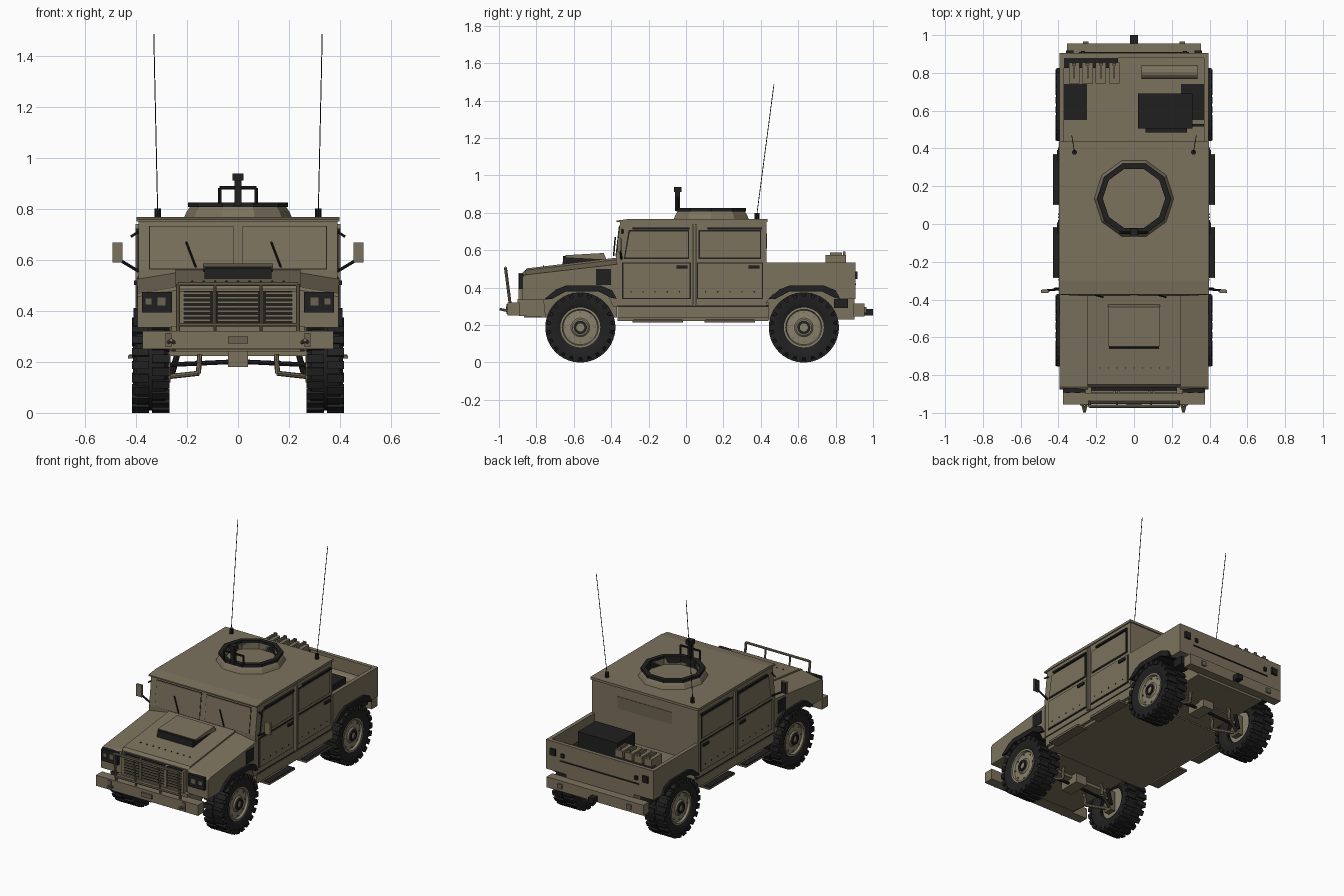
import bpy, bmesh, math
from mathutils import Vector, Matrix

if "Cube" in bpy.data.objects:
    bpy.data.objects.remove(bpy.data.objects["Cube"])


def material(name, *colour):
    mat = bpy.data.materials.new(name)
    mat.use_nodes = True
    mat.diffuse_color = (*colour, 1)
    shader = mat.node_tree.nodes["Principled BSDF"]
    shader.inputs["Base Color"].default_value = (*colour, 1)
    shader.inputs["Roughness"].default_value = .8
    return mat


tan = material("tan paint", .2, .168, .11)
shade = material("dark tan", .15, .126, .084)
rim_tan = material("rim tan", .25, .22, .15)
black = material("black metal", .014, .014, .015)
rubber = material("tyre rubber", .015, .015, .015)


def around(middle, half):
    """Range of the given half width about a middle."""
    return middle - half, middle + half


def finish(name, bm, mat, mirror=False, smooth=False):
    bmesh.ops.recalc_face_normals(bm, faces=bm.faces)
    mesh = bpy.data.meshes.new(name)
    bm.to_mesh(mesh)
    bm.free()
    mesh.materials.append(mat)
    obj = bpy.data.objects.new(name, mesh)
    bpy.context.collection.objects.link(obj)
    if smooth:
        bpy.ops.object.select_all(action="DESELECT")
        obj.select_set(True)
        bpy.context.view_layer.objects.active = obj
        bpy.ops.object.shade_smooth_by_angle(angle=math.radians(30))
    if mirror:
        obj.modifiers.new("Mirror", "MIRROR")
    return obj


def add_box(bm, x, y, z, turn=None):
    """Box from three (low, high) ranges."""
    low, high = (Vector(corner) for corner in zip(x, y, z))
    size = Matrix.Diagonal((*(high - low), 1))
    place = Matrix.Translation((low + high) / 2)
    bmesh.ops.create_cube(bm, size=1, matrix=(turn or Matrix()) @ place @ size)


def box(name, x, y, z, mat=tan, mirror=False):
    bm = bmesh.new()
    add_box(bm, x, y, z)
    return finish(name, bm, mat, mirror)


def prism(name, profile, x, mat=tan, mirror=False):
    """Side profile of (y, z) points extruded across x."""
    bm = bmesh.new()
    face = bm.faces.new([bm.verts.new((x[0], *point)) for point in profile])
    out = bmesh.ops.extrude_face_region(bm, geom=[face])["geom"]
    moved = [v for v in out if isinstance(v, bmesh.types.BMVert)]
    bmesh.ops.translate(bm, verts=moved, vec=(x[1] - x[0], 0, 0))
    return finish(name, bm, mat, mirror)


def rod(name, points, radius, mat=tan, mirror=False, sides=8):
    bm = bmesh.new()
    points = [Vector(point) for point in points]
    for start, end in zip(points, points[1:]):
        turn = (end - start).to_track_quat("Z", "Y").to_matrix().to_4x4()
        bmesh.ops.create_cone(bm, cap_ends=True, segments=sides, radius1=radius, radius2=radius,
                              depth=(end - start).length,
                              matrix=Matrix.Translation((start + end) / 2) @ turn)
    return finish(name, bm, mat, mirror)


def lathe(name, profile, sides, loc, mat, wheel=False):
    """Spin (radius, height) points about z, or about x for a wheel part."""
    bm = bmesh.new()
    verts = [bm.verts.new((radius, 0, height)) for radius, height in profile]
    edges = [bm.edges.new(pair) for pair in zip(verts, verts[1:])]
    bmesh.ops.spin(bm, geom=verts + edges, cent=(0, 0, 0), axis=(0, 0, 1),
                   angle=math.tau, steps=sides, use_duplicate=False)
    bmesh.ops.remove_doubles(bm, verts=bm.verts, dist=.0001)
    if wheel:
        bm.transform(Matrix.Rotation(math.pi / 2, 4, "Y"))
    bm.transform(Matrix.Translation(loc))
    return finish(name, bm, mat, wheel, wheel)


def wheel_ring(name, hub, count, mat, parts):
    """Repeat boxes round a wheel; each part is (x, y, z, twist)."""
    bm = bmesh.new()
    for i in range(count):
        for x, y, z, twist in parts:
            spin = Matrix.Rotation(math.tau * (i + twist) / count, 4, "X")
            add_box(bm, x, y, z, Matrix.Translation(hub) @ spin)
    finish(name, bm, mat, True)


# Wheels, treads, hubs, flares and suspension
AXLE, TRACK = .187, .342
for label, wy in (("front", -.565), ("rear", .63)):
    hub = (TRACK, wy, AXLE)
    lathe(label + "_tyre", [(.1, -.05), (.13, -.07), (.162, -.07), (.178, -.055), (.178, .055),
                            (.162, .07), (.13, .07), (.106, .058), (.1, .04)], 36, hub, rubber, True)
    lathe(label + "_rim", [(0, -.03), (.1, -.03), (.107, .062), (.097, .062), (.092, .048),
                           (.05, .052), (.042, .06), (0, .06)], 28, hub, rim_tan, True)
    lathe(label + "_hub_ring", [(.036, .058), (.036, .068), (.022, .068), (.022, .058)], 16, hub, black, True)
    lug = around(0, .016)
    wheel_ring(label + "_tread", hub, 22, rubber, [(around(-.04, .034), lug, (.16, AXLE), 0),
                                                   (around(.04, .034), lug, (.16, AXLE), .5)])
    wheel_ring(label + "_bolts", hub, 8, shade, [((.04, .054), around(0, .004), around(.08, .004), 0)])
    arch = [(-.19, .34), (-.13, .39), (-.08, .41), (.11, .41), (.17, .385), (.195, .34),
            (.165, .345), (.1, .378), (-.08, .378), (-.15, .34)]
    prism(label + "_flare", [(wy + y, z) for y, z in arch], (.25, .41), black, True)
    rod(label + "_half_shaft", [(.03, wy, .2), (.3, wy, AXLE)], .009, black, True)
    box(label + "_differential", around(0, .04), around(wy, .07), (.18, .25))
    box(label + "_crossmember", around(0, .265), around(wy, .03), (.222, .245))
    for y in around(wy, .08):
        rod(label + "_lower_arm", [(.15, y, .23), (.155, y, .155), (.29, wy, .14)], .01, tan, True)
    rod(label + "_damper", [(.26, wy + .04, .145), (.22, wy + .04, .3)], .012, black, True)
    box(label + "_knuckle", (.265, .3), around(wy, .03), (.12, .25), shade, True)

# Underbody and cab shell
SIDE, BACK, SKIN = .39, .43, .385
cab_length = (-.365, .44)
box("floor_pan", around(0, .37), cab_length, (.222, .32))
box("sill_rail", (.36, SIDE), cab_length, (.24, .295), tan, True)
box("sill_gap", (.36, SKIN), cab_length, (.29, .308), black, True)
box("rear_frame", around(0, .25), (BACK, .9), (.23, .41))
prism("cab", [(-.37, .305), (-.375, .56), (-.352, .752), (BACK, .757), (BACK, .305)], around(0, SIDE))
prism("roof", [(-.372, .75), (-.372, .758), (-.3, .768), (.437, .768), (.437, .752)], around(0, .397))
for middle in (-.15, .235):
    box("step", (.36, .43), around(middle, .135), (.213, .225), shade, True)
    box("step_grip", (SKIN, .428), around(middle, .13), (.225, .229), black, True)

# Doors and side windows with dark gaps
for label, y0, y1, lean in (("front", -.335, .02, .025), ("rear", .065, .405, 0)):
    for gap, mat, out in ((.007, black, .393), (0, tan, .397)):
        box(label + "_door", (SKIN, out), (y0 - gap, y1 + gap), (.345 - gap, .528 + gap), mat, True)
        start, end, low, high = y0 + .01 - gap, y1 - .01 + gap, .56 - gap, .7 + gap
        prism(label + "_window", [(start, low), (end, low), (end, high), (start + lean, high)],
              (SKIN, out), mat, True)
    box(label + "_drip_rail", (SIDE, .402), (y0 + .05, y1), (.71, .722), black, True)
    box(label + "_handle", (SIDE, .407), (y1 - .07, y1 - .012), (.502, .518), black, True)
    bm = bmesh.new()
    for i in range(5):
        add_box(bm, (SIDE, .4), around(y0 + .04 + i * .065, .003), around(.378, .003))
    finish(label + "_door_rivets", bm, black, True)
for middle in (.036, .052):
    box("centre_pillar", (SKIN, .402), around(middle, .004), (.31, .74), rim_tan, True)

# Windscreen panes, wipers and rear panel
for gap, mat, out in ((.003, black, .002), (0, tan, .005)):
    low, high = .565 - gap, .73 + gap
    prism("windscreen_pane", [(-.373 - out, low), (-.354 - out, high), (-.34, high), (-.36, low)],
          (.02 - gap, .345 + gap), mat, True)
for x in (-.165, .168):
    rod("wiper", [(x, -.387, .57), (x - .038, -.378, .67)], .004, black)
box("rear_window", around(0, .2), (BACK, BACK + .003), (.61, .69), shade)

# Bonnet, front wings, intake and vent
prism("bonnet", [(-.865, .24), (-.865, .485), (-.85, .503), (-.37, .56), (-.37, .24)], around(0, .245))
wing = prism("front_wing", [(-.875, .335), (-.875, .48), (-.86, .493), (-.365, .55), (-.365, .3), (-.39, .3),
                            (-.42, .36), (-.48, .4), (-.64, .4), (-.74, .335)], (.243, .394), tan, True)
for v in wing.data.vertices:
    if v.co.x > SIDE and v.co.z > .45:
        v.co.z -= .025
box("side_intake", (SKIN, .398), (-.48, -.4), (.415, .5), black, True)
prism("vent_grille", [(-.66, .52), (-.657, .568), (-.45, .578), (-.43, .54)], around(0, .132), black)
prism("vent_lid", [(-.64, .562), (-.645, .573), (-.44, .585), (-.425, .55)], around(0, .137))
bm = bmesh.new()
for i in range(-4, 5):
    add_box(bm, around(i * .045, .003), around(-.762, .003), (.505, .518))
finish("bonnet_rivets", bm, black)

# Radiator grille and lamps
grille_height = (.335, .478)
box("grille_back", around(0, .225), (-.885, -.86), grille_height, black)
bm = bmesh.new()
for i in range(8):
    for middle, half in ((-.16, .053), (0, .08), (.16, .053)):
        add_box(bm, around(middle, half), (-.892, -.88), around(.346 + i * .0175, .005))
for x in (-.22, -.0925, .0925, .22):
    add_box(bm, around(x, .008), (-.895, -.86), grille_height)
finish("grille_slats", bm, tan)
box("headlamp_frame", (.258, .376), (-.893, -.87), (.393, .474), black, True)
for label, x, half in (("headlamp", .3, .016), ("marker_lamp", .35, .012)):
    box(label, around(x, half), (-.896, -.885), around(.437, half), shade, True)

# Front bumper, tow hooks and brush guard
box("front_bumper", around(0, .375), (-.955, -.89), (.25, .32))
prism("front_skid", [(-.9, .25), (-.9, .34), (-.76, .335), (-.75, .24)], around(0, .26))
box("bumper_plate", around(0, .04), (-.962, -.95), (.272, .3), shade)
box("bumper_strap", (.26, .285), (-.961, -.95), (.258, .312), shade, True)
rod("tow_hook", [(.25, -.95, .275), (.262, -.995, .285), (.274, -.95, .275)], .007, tan, True)
guard_foot, guard_top = (-.94, .31), (-.965, .505)
rod("guard_frame", [(.235, *guard_foot), (.235, *guard_top), (0, *guard_top)], .008, tan, True)
rod("guard_lower_bar", [(x, -.945, .345) for x in around(0, .235)], .007)
rod("guard_upright", [(.09, *guard_foot), (.09, *guard_top)], .006, tan, True)

# Cargo bed
BED, RIM, TAIL = .41, .533, .905
prism("bed_side", [(BACK, .32), (.46, .36), (.53, .4), (.74, .4), (.82, .34), (TAIL, .34),
                   (TAIL, RIM), (BACK, RIM)], (.37, .395), tan, True)
box("bed_floor", around(0, SKIN), (BACK, .9), (.398, BED))
box("tailgate", around(0, .375), (.88, TAIL), (.34, RIM))
box("bed_rear_corner", (.25, .38), (.825, .9), (.34, .4), tan, True)
box("tailgate_seam", around(0, .29), (.9, .91), (.415, .422), black)
box("tail_lamp", around(.34, .02), (.9, .918), (.445, .487), black, True)
box("tailgate_latch", around(.27, .01), (.9, .915), (.445, .47), black, True)
box("rear_bumper", around(0, .355), (.895, .955), (.245, .315))
box("bumper_shackle", (.24, .27), (.95, .965), (.265, .295), shade, True)
box("mud_bracket", (.27, .35), (.79, .865), (.29, .34), black, True)
box("hitch", around(0, .02), (.95, 1), (.25, .285), black)

# Cargo: crate, bedroll, jerry cans
box("cargo_crate", (.02, .31), (.505, .69), (BED, .525), black)
box("crate_latch", (.06, .28), (.485, .505), (.43, .5), black)
box("crate_strap", (.31, .37), (.515, .53), (BED, .44), black)
rod("bedroll", [(.04, .805, .45), (.335, .805, .45)], .038, tan, sides=14)
box("can_rack", (-.37, -.085), (.825, .885), (BED, .528), black)
for i in range(4):
    x = -.317 + i * .071
    box("jerry_can", around(x, .028), (.745, .855), (BED, .575))
    box("can_handle", around(x, .004), (.77, .835), (.575, .588))
    box("can_cap", around(x, .01), (.84, .852), (.57, .592), shade)

# Roof ring and weapon mount
RING = (0, .135, 0)
lathe("ring_base", [(.212, .765), (.2, .79), (.188, .808), (.165, .808), (.165, .765)], 10, RING, tan)
lathe("turret_ring", [(.165, .77), (.165, .825), (.195, .825), (.195, .806), (.165, .806)], 10, RING, black)
mount = -.045
rod("mount_frame", [(.072, mount, .82), (.072, mount, .882), (0, mount, .882)], .007, black, True)
box("mount_post", around(0, .013), around(mount, .013), (.81, .915), black)
box("mount_head", around(0, .021), around(mount, .02), (.91, .938), black)

# Aerials and mirrors
aerial_foot = (.315, .38, .8)
rod("aerial_base", [(.315, .38, .765), aerial_foot], .013, black, True, 10)
rod("aerial", [aerial_foot, (.33, .47, 1.485)], .002, black, True, 6)
rod("mirror_arm", [(SIDE, -.345, .555), (.465, -.352, .6)], .006, black, True)
rod("mirror_brace", [(SIDE, -.34, .71), (.42, -.34, .69)], .005, black, True)
box("mirror", around(.472, .02), (-.365, -.35), (.59, .668), tan, True)
box("mirror_glass", around(.472, .016), (-.352, -.346), (.595, .663), black, True)
